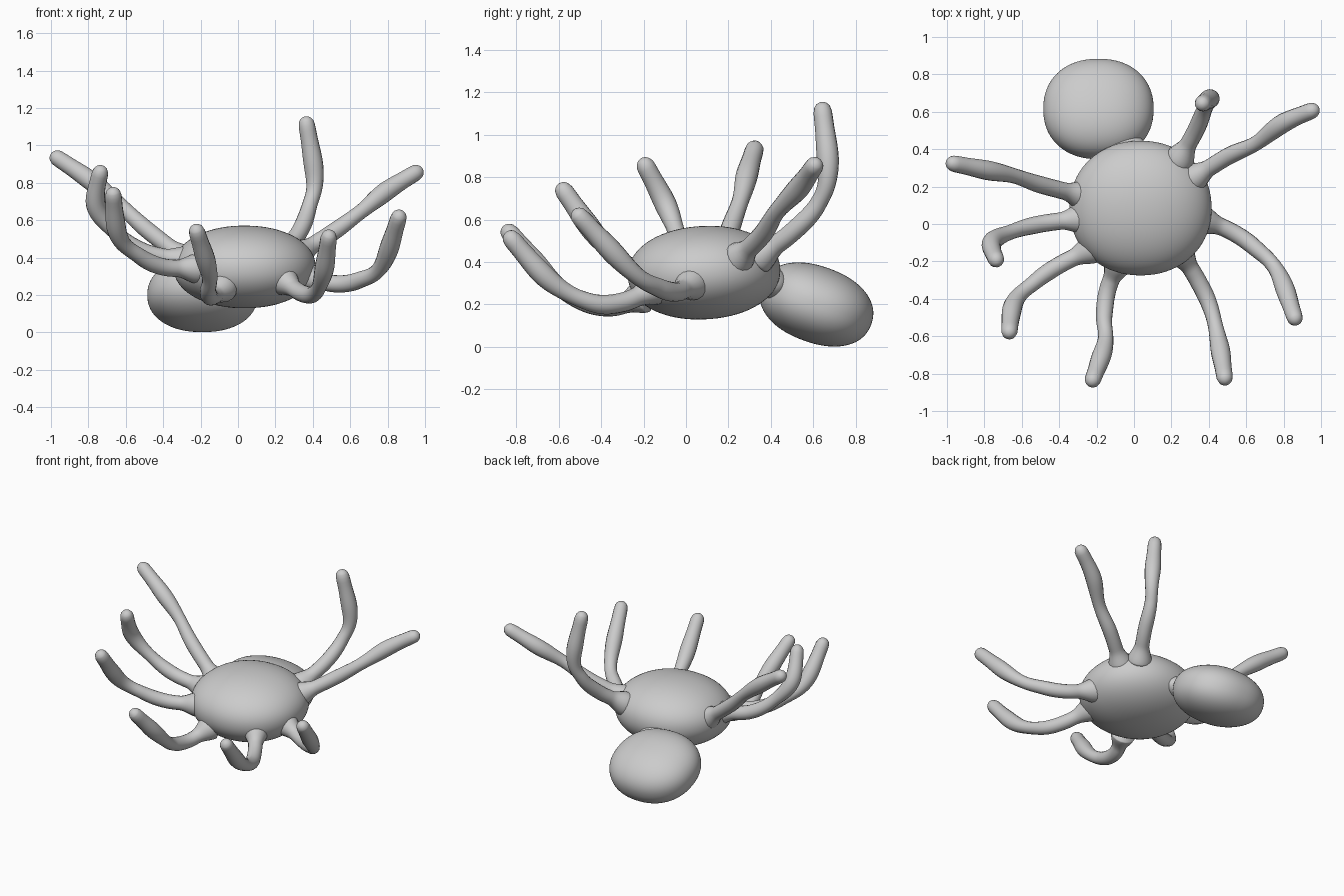
import bpy, bmesh, math
from mathutils import Vector, Matrix

cube = bpy.data.objects.get("Cube")
if cube:
    bpy.data.objects.remove(cube, do_unlink=True)

grey = bpy.data.materials.new("plain grey")
grey.use_nodes = True
grey.diffuse_color = (0.6, 0.6, 0.6, 1)
grey.node_tree.nodes["Principled BSDF"].inputs["Base Color"].default_value = grey.diffuse_color


def finish(bm, name):
    """Turn a bmesh into a smooth grey object."""
    bmesh.ops.recalc_face_normals(bm, faces=bm.faces)
    for f in bm.faces:
        f.smooth = True
    mesh = bpy.data.meshes.new(name)
    bm.to_mesh(mesh)
    bm.free()
    mesh.materials.append(grey)
    obj = bpy.data.objects.new(name, mesh)
    bpy.context.collection.objects.link(obj)
    return obj


def blob(name, centre, radii, tilt, power):
    """Ellipsoid, made slightly boxy by a power above two, tilted about x."""
    bm = bmesh.new()
    bmesh.ops.create_icosphere(bm, subdivisions=5, radius=1)
    for v in bm.verts:
        v.co /= sum(abs(c) ** power for c in v.co) ** (1 / power)
    bm.transform(Matrix.Translation(centre) @ Matrix.Rotation(tilt, 4, "X")
                 @ Matrix.Diagonal((*radii, 1)))
    return finish(bm, name)


def spline(points, steps):
    """Smooth path through the points."""
    p = [Vector(q) for q in points]
    p = [2 * p[0] - p[1]] + p + [2 * p[-1] - p[-2]]
    path = []
    for a, b, c, d in zip(p, p[1:], p[2:], p[3:]):
        for i in range(steps):
            t = i / steps
            path.append(0.5 * (2 * b + (c - a) * t + (2 * a - 5 * b + 4 * c - d) * t ** 2
                               + (3 * b - a - 3 * c + d) * t ** 3))
    return path + [p[-2]]


# Leg thickness along its length: flared root, slim knee, fuller outer half
PROFILE = [(0, 0.08), (0.14, 0.046), (0.3, 0.046), (0.5, 0.04),
           (0.72, 0.052), (0.9, 0.045), (1, 0.042)]


def thickness(t, length):
    for (t0, r0), (t1, r1) in zip(PROFILE, PROFILE[1:]):
        if t <= t1:
            k = max(0, (t - t0) / (t1 - t0))
            r = r0 + (r1 - r0) * k * k * (3 - 2 * k)
            break
    else:
        r = PROFILE[-1][1]
    left = min(1, (1 - t) * length / 0.045)      # rounded tip
    return r * math.sqrt(max(0.004, 1 - (1 - left) ** 2))


def leg(name, points, sides=16):
    path = spline(points, 14)
    # extra rings close to the tip
    last, end = path[-2], path[-1]
    path[-1:] = [last.lerp(end, k) for k in (0.3, 0.6, 0.8, 0.93, 1)]
    dist = [0]
    for a, b in zip(path, path[1:]):
        dist.append(dist[-1] + (b - a).length)
    bm = bmesh.new()
    rings = []
    side = (path[1] - path[0]).orthogonal().normalized()
    for i, p in enumerate(path):
        along = (path[min(i + 1, len(path) - 1)] - path[max(i - 1, 0)]).normalized()
        side = (side - along * side.dot(along)).normalized()
        up = along.cross(side)
        r = thickness(dist[i] / dist[-1], dist[-1])
        rings.append([bm.verts.new(p + r * (side * math.cos(a) + up * math.sin(a)))
                      for a in (math.tau * j / sides for j in range(sides))])
    for lo, hi in zip(rings, rings[1:]):
        for j in range(sides):
            k = (j + 1) % sides
            bm.faces.new((lo[j], lo[k], hi[k], hi[j]))
    bm.faces.new(rings[0])
    bm.faces.new(rings[-1])
    return finish(bm, name)


# Body, abdomen and the narrow waist between them
blob("body", (0.035, 0.085, 0.35), (0.38, 0.36, 0.22), math.radians(3), 2.1)
blob("abdomen", (-0.19, 0.615, 0.2), (0.295, 0.275, 0.18), math.radians(-20), 2.2)
blob("waist", (-0.06, 0.4, 0.3), (0.13, 0.09, 0.075), math.radians(-20), 2)

# Legs, from root to tip
leg("right_back_leg", [(-0.27, 0.15, 0.38), (-0.5, 0.21, 0.56), (-0.65, 0.26, 0.7),
                       (-0.8, 0.29, 0.82), (-1, 0.33, 0.955)])
leg("right_middle_leg", [(-0.28, 0.03, 0.38), (-0.5, 0, 0.43), (-0.65, -0.04, 0.53),
                         (-0.76, -0.1, 0.68), (-0.73, -0.21, 0.89)])
leg("right_fore_leg", [(-0.22, -0.13, 0.34), (-0.4, -0.22, 0.35), (-0.53, -0.31, 0.41),
                       (-0.64, -0.42, 0.52), (-0.67, -0.6, 0.77)])
leg("right_front_leg", [(-0.08, -0.2, 0.24), (-0.14, -0.35, 0.19), (-0.16, -0.5, 0.22),
                        (-0.155, -0.64, 0.32), (-0.23, -0.86, 0.57)])
leg("left_front_leg", [(0.24, -0.14, 0.28), (0.34, -0.3, 0.21), (0.41, -0.45, 0.21),
                       (0.455, -0.64, 0.31), (0.49, -0.85, 0.54)])
leg("left_fore_leg", [(0.35, 0.03, 0.3), (0.52, -0.04, 0.26), (0.65, -0.13, 0.28),
                      (0.77, -0.26, 0.36), (0.87, -0.53, 0.645)])
leg("left_middle_leg", [(0.31, 0.24, 0.41), (0.5, 0.36, 0.53), (0.65, 0.43, 0.64),
                        (0.8, 0.54, 0.76), (0.985, 0.62, 0.875)])
leg("left_back_leg", [(0.24, 0.34, 0.42), (0.33, 0.5, 0.54), (0.38, 0.62, 0.67),
                      (0.41, 0.67, 0.83), (0.36, 0.64, 1.155)])
